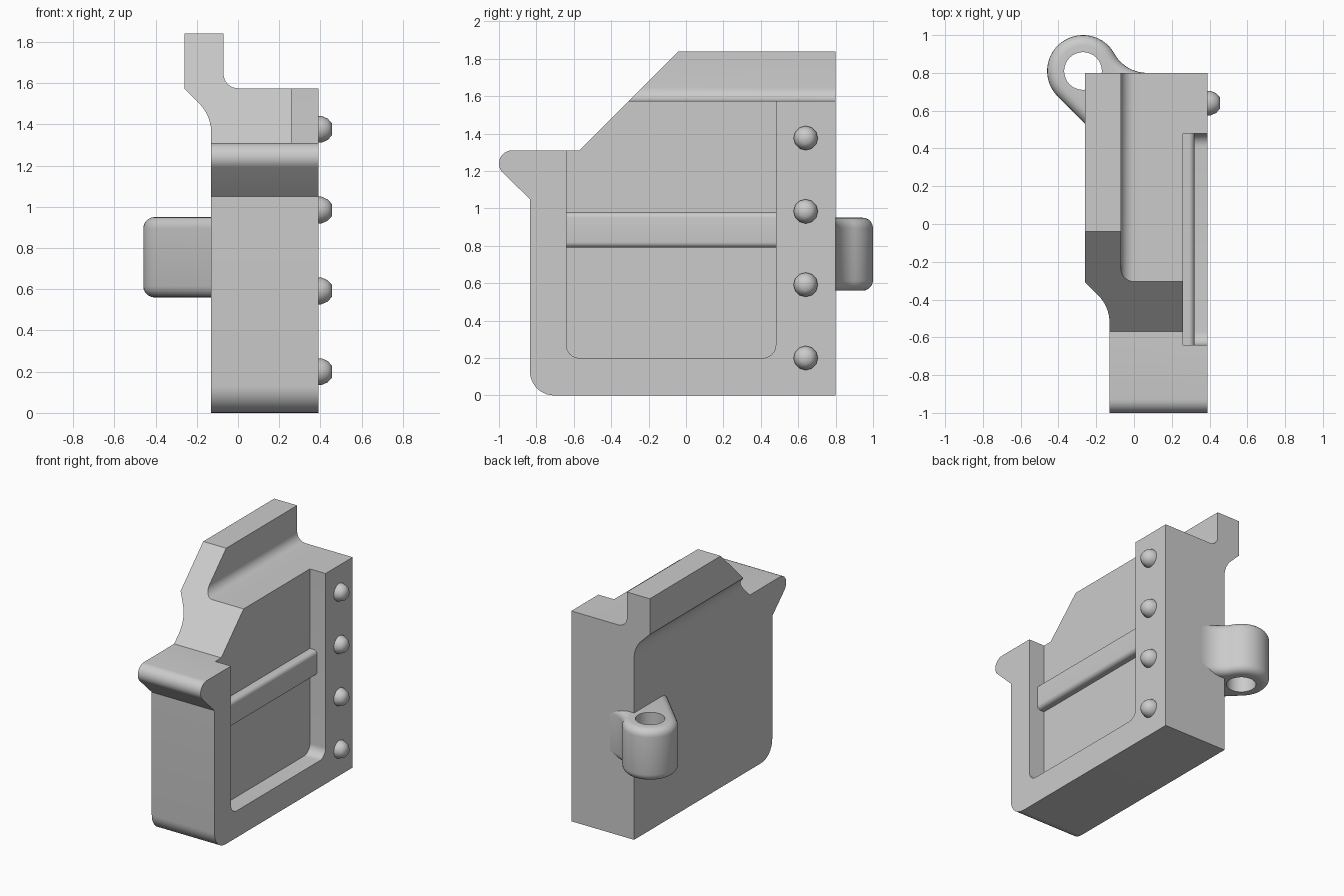
import bpy, bmesh
from math import radians, cos, sin, pi
from mathutils import Vector

cube = bpy.data.objects.get("Cube")
if cube:
    bpy.data.objects.remove(cube, do_unlink=True)

grey = bpy.data.materials.new("light_grey")
grey.use_nodes = True
colour = (0.6, 0.6, 0.6, 1)
grey.diffuse_color = colour
grey.node_tree.nodes["Principled BSDF"].inputs["Base Color"].default_value = colour


def arc(cx, cy, r, a, b, n=10):
    """Points on an arc from angle a to b in degrees."""
    steps = [radians(a + (b - a) * i / n) for i in range(n + 1)]
    return [(cx + r * cos(t), cy + r * sin(t)) for t in steps]


def extrude(name, points, axis, lo, hi):
    """Prism of a 2D outline along axis 0, 1 or 2."""
    def place(p, h):
        c = list(p)
        c.insert(axis, h)
        return c
    bm = bmesh.new()
    face = bm.faces.new([bm.verts.new(place(p, lo)) for p in points])
    res = bmesh.ops.extrude_face_region(bm, geom=[face])
    top = [v for v in res["geom"] if isinstance(v, bmesh.types.BMVert)]
    shift = Vector((0, 0, 0))
    shift[axis] = hi - lo
    bmesh.ops.translate(bm, verts=top, vec=shift)
    return finish(name, bm)


def finish(name, bm):
    bmesh.ops.recalc_face_normals(bm, faces=bm.faces)
    mesh = bpy.data.meshes.new(name)
    bm.to_mesh(mesh)
    bm.free()
    mesh.materials.append(grey)
    obj = bpy.data.objects.new(name, mesh)
    bpy.context.collection.objects.link(obj)
    return obj


def select(obj):
    bpy.ops.object.select_all(action="DESELECT")
    obj.select_set(True)
    bpy.context.view_layer.objects.active = obj


def boolean(obj, cutter, operation):
    mod = obj.modifiers.new("cut", "BOOLEAN")
    mod.operation = operation
    mod.solver = "EXACT"
    mod.object = cutter
    select(obj)
    bpy.ops.object.modifier_apply(modifier=mod.name)
    bpy.data.objects.remove(cutter, do_unlink=True)


def smooth(obj, angle=35):
    select(obj)
    bpy.ops.object.shade_smooth_by_angle(angle=radians(angle))


# Body: side outline crossed with the flanged front outline
side = ([(0.8, 0), (0.8, 1.84), (-0.04, 1.84), (-0.57, 1.31)]
        + arc(-0.93, 1.24, 0.07, 90, 225)
        + [(-0.835, 1.05)]
        + arc(-0.705, 0.13, 0.13, 180, 270))
front = ([(-0.13, -0.1), (0.39, -0.1), (0.39, 1.575)]
         + arc(0, 1.645, 0.07, 270, 180)
         + [(-0.07, 2), (-0.26, 2), (-0.26, 1.572)]
         + arc(-0.33, 1.36, 0.2, 45, 0))
body = extrude("body", side, 0, -0.5, 0.6)
boolean(body, extrude("front_cutter", front, 1, -1.2, 1.2), "INTERSECT")

# Recessed panel, open at the top
pocket = ([(0.48, 2), (-0.64, 2)]
          + arc(-0.57, 0.27, 0.07, 180, 270)
          + arc(0.41, 0.27, 0.07, 270, 360))
boolean(body, extrude("pocket_cutter", pocket, 0, 0.26, 0.7), "DIFFERENCE")
smooth(body)

# Rounded rib across the recess
rib = ([(0.24, 0.98), (0.24, 0.79)]
       + arc(0.29, 0.82, 0.03, 270, 360, 6)
       + arc(0.29, 0.95, 0.03, 0, 90, 6))
smooth(extrude("panel_rib", rib, 1, -0.645, 0.485))

# Hinge lug with soft rims and a pin hole
lug_outline = (arc(-0.27, 0.81, 0.19, 225, 29.2, 28)
               + arc(0.07, 1.0, 0.2, 209.2, 270)[1:]
               + [(0.07, 0.6), (-0.1, 0.372)])
lug = extrude("hinge_lug", lug_outline, 2, 0.56, 0.95)
bm = bmesh.new()
bm.from_mesh(lug.data)
rims = [e for e in bm.edges if abs(e.verts[0].co.z - e.verts[1].co.z) < 0.001]
bmesh.ops.bevel(bm, geom=rims, offset=0.055, segments=5, profile=0.5, affect="EDGES")
bm.to_mesh(lug.data)
bm.free()
boolean(lug, extrude("pin_cutter", arc(-0.27, 0.81, 0.1, 0, 348.75, 31), 2, 0.4, 1.1), "DIFFERENCE")
smooth(lug)

# Domed rivets along the rear edge
for i in range(4):
    bm = bmesh.new()
    rings = []
    for x, r in ((0.38, 0.065), (0.405, 0.065), (0.435, 0.052), (0.455, 0.03)):
        ring = [bm.verts.new((x, 0.64 + r * cos(t * pi / 6), 0.2 + 0.392 * i + r * sin(t * pi / 6)))
                for t in range(12)]
        rings.append(ring)
    for a, b in zip(rings, rings[1:]):
        for k in range(12):
            j = (k + 1) % 12
            bm.faces.new((a[k], a[j], b[j], b[k]))
    bm.faces.new(rings[-1])
    bm.faces.new(rings[0][::-1])
    smooth(finish(f"rivet_{i + 1}", bm), 50)
